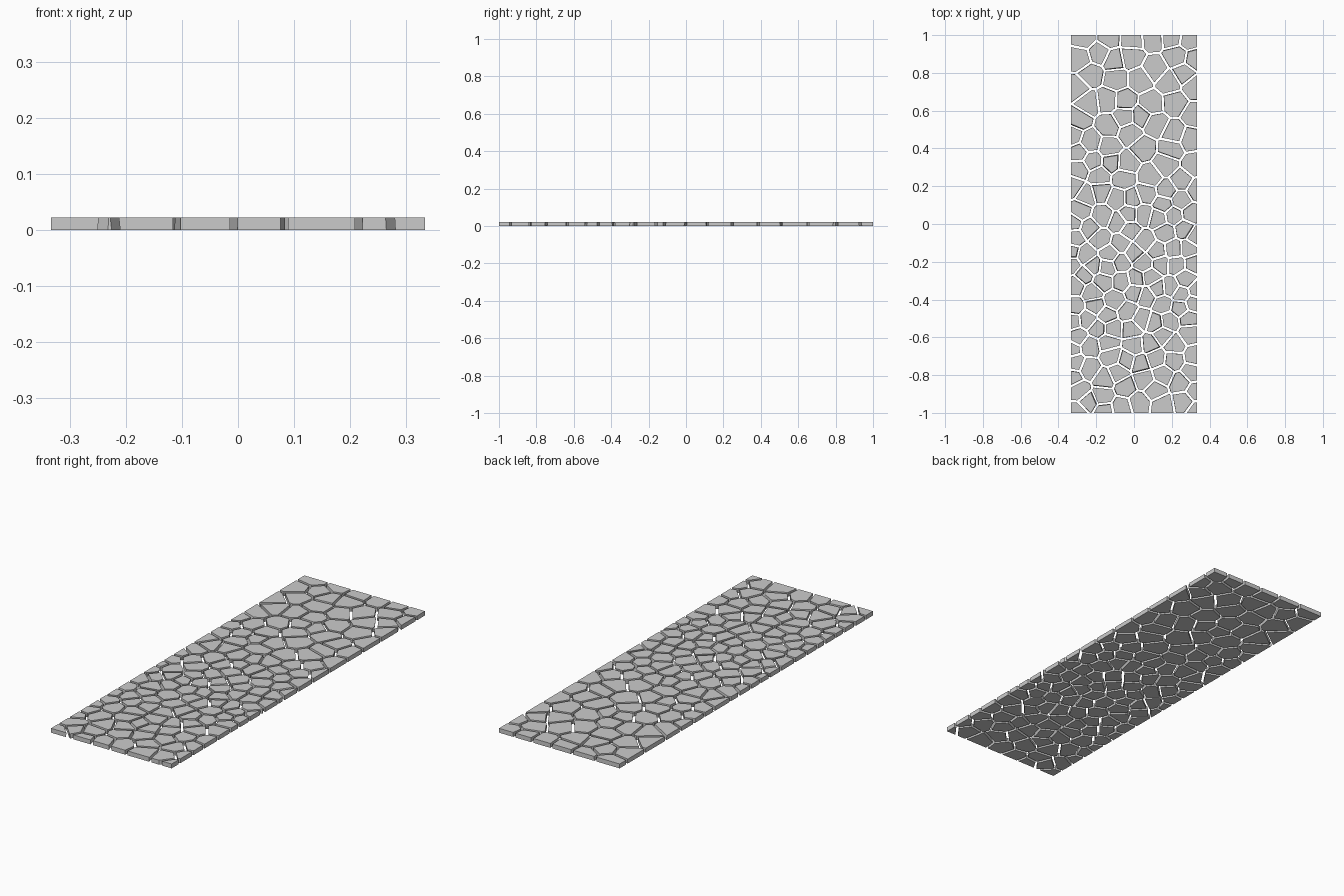
import bpy, bmesh, random
from mathutils import Vector

cube = bpy.data.objects.get("Cube")
if cube:
    bpy.data.objects.remove(cube, do_unlink=True)

SIZE = Vector((0.667, 2.0, 0.022))
GAP = 0.013
rng = random.Random(7)


def spacing(y):
    """Stones are small around y = -0.35 and grow towards both ends."""
    return 0.066 + 0.024 * min(1.0, abs(y + 0.35) / 1.2)


def scatter_seeds():
    """Fill the slab with stone centres kept a minimum distance apart."""
    seeds = []
    for _ in range(12000):
        p = Vector((rng.uniform(-0.5, 0.5) * SIZE.x,
                    rng.uniform(-0.5, 0.5) * SIZE.y,
                    rng.uniform(0.0, 1.0) * SIZE.z))
        limit = spacing(p.y)
        if all((p - q).xy.length > limit for q in seeds):
            seeds.append(p)
    return seeds


def carve_stone(seed, seeds):
    """Cut the slab down to the cell around one seed, leaving a joint gap."""
    bm = bmesh.new()
    bmesh.ops.create_cube(bm, size=1.0)
    for v in bm.verts:
        v.co = Vector((v.co.x * SIZE.x, v.co.y * SIZE.y, (v.co.z + 0.5) * SIZE.z))
    near = sorted((q for q in seeds if q is not seed and (q - seed).length < 0.4),
                  key=lambda q: (q - seed).length)
    for q in near:
        normal = (q - seed).normalized()
        plane = (q + seed) / 2 - normal * GAP / 2
        if all((v.co - plane).dot(normal) < 1e-6 for v in bm.verts):
            continue
        bmesh.ops.bisect_plane(bm, geom=bm.verts[:] + bm.edges[:] + bm.faces[:],
                               dist=1e-6, plane_co=plane, plane_no=normal,
                               clear_outer=True)
        rim = [e for e in bm.edges if e.is_boundary]
        if rim:
            bmesh.ops.holes_fill(bm, edges=rim, sides=0)
    bmesh.ops.recalc_face_normals(bm, faces=bm.faces[:])
    return bm


# Paving stones, gathered in one collection
path = bpy.data.collections.new("stone_path")
bpy.context.scene.collection.children.link(path)
centres = scatter_seeds()
for i, centre in enumerate(centres):
    bm = carve_stone(centre, centres)
    if bm.faces:
        mesh = bpy.data.meshes.new(f"paving_stone_{i:03d}")
        bm.to_mesh(mesh)
        path.objects.link(bpy.data.objects.new(mesh.name, mesh))
    bm.free()
